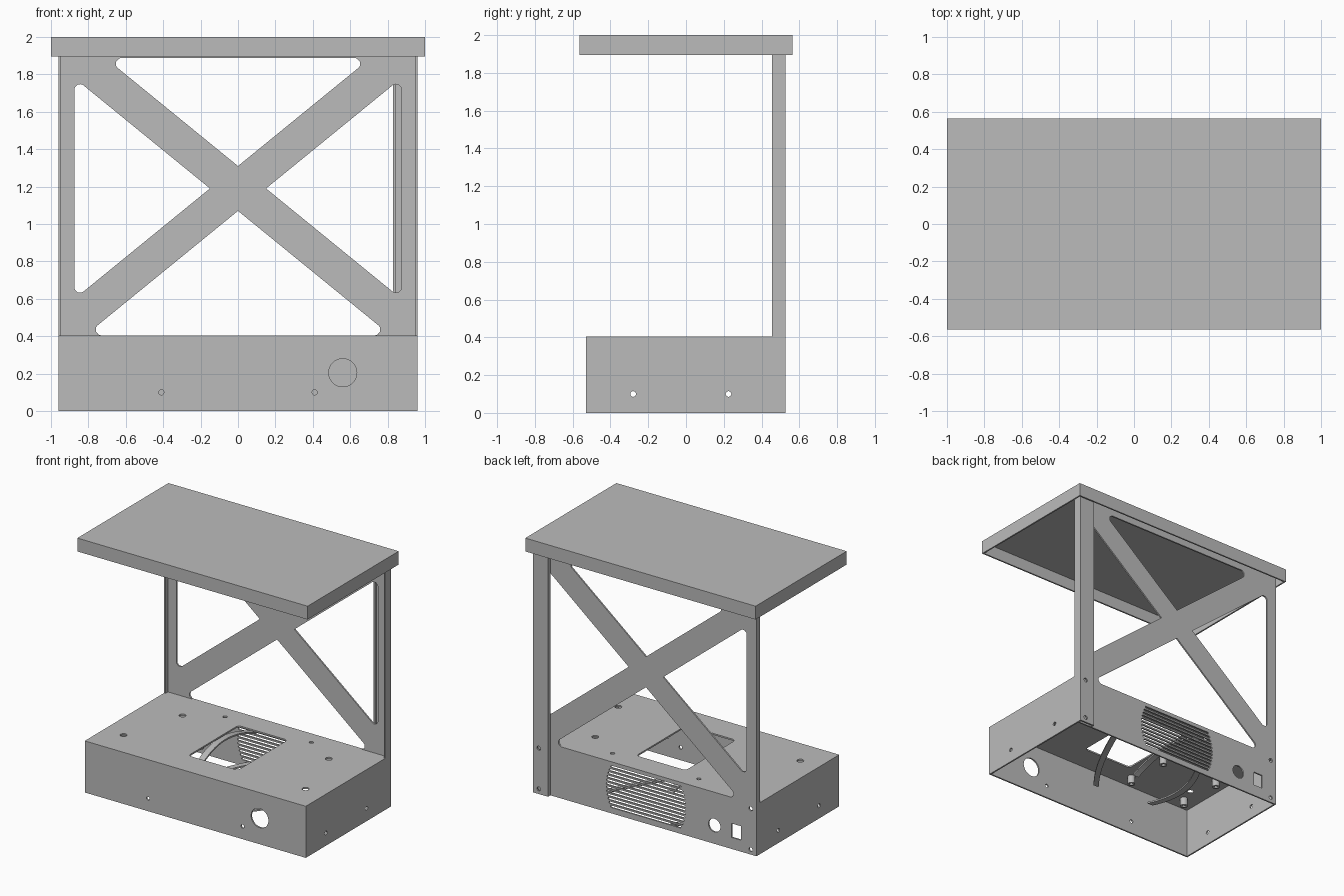
import bpy, bmesh, math
from mathutils import Vector
from mathutils.geometry import interpolate_bezier

cube = bpy.data.objects.get("Cube")
if cube:
    bpy.data.objects.remove(cube, do_unlink=True)

grey = bpy.data.materials.new("sheet_metal_grey")
grey.use_nodes = True
COLOUR = (0.5, 0.5, 0.5, 1)
grey.diffuse_color = COLOUR
grey.node_tree.nodes["Principled BSDF"].inputs["Base Color"].default_value = COLOUR

T = 0.012                      # sheet thickness
W, FRONT, BACK = 0.96, -0.53, 0.497
BASE_H, TRAY_Z = 0.405, 1.895


def finish(name, bm):
    bmesh.ops.recalc_face_normals(bm, faces=bm.faces)
    mesh = bpy.data.meshes.new(name)
    bm.to_mesh(mesh)
    bm.free()
    mesh.materials.append(grey)
    obj = bpy.data.objects.new(name, mesh)
    bpy.context.collection.objects.link(obj)
    return obj


def apply(obj, mod):
    bpy.context.view_layer.objects.active = obj
    bpy.ops.object.modifier_apply(modifier=mod.name)


def add_prism(bm, outline, axis, lo, hi):
    """Extrude a flat outline along one axis."""
    def place(p, d):
        return {"x": (d, p[0], p[1]), "y": (p[0], d, p[1]), "z": (p[0], p[1], d)}[axis]
    face = bm.faces.new([bm.verts.new(place(p, lo)) for p in outline])
    ext = bmesh.ops.extrude_face_region(bm, geom=[face])["geom"]
    shift = Vector(place((0, 0), hi - lo))
    bmesh.ops.translate(bm, vec=shift, verts=[v for v in ext if isinstance(v, bmesh.types.BMVert)])


def rect(x0, x1, y0, y1):
    return [(x0, y0), (x1, y0), (x1, y1), (x0, y1)]


def circle(x, y, r, n=24):
    return [(x + r * math.cos(math.tau * i / n), y + r * math.sin(math.tau * i / n)) for i in range(n)]


def rounded(corners, radii, seg=6):
    """Polygon with a rounding radius for each corner."""
    out = []
    for i, r in enumerate(radii):
        p = Vector(corners[i])
        a = (Vector(corners[i - 1]) - p).normalized()
        b = (Vector(corners[(i + 1) % len(corners)]) - p).normalized()
        if r == 0:
            out.append(p)
            continue
        half = a.angle(b) / 2
        c = p + (a + b).normalized() * (r / math.sin(half))
        s, e = p + a * (r / math.tan(half)) - c, p + b * (r / math.tan(half)) - c
        for k in range(seg + 1):
            out.append(c + s.lerp(e, k / seg).normalized() * r)
    return out


def part(name, outline, axis, lo, hi):
    bm = bmesh.new()
    add_prism(bm, outline, axis, lo, hi)
    return finish(name, bm)


def box(name, x0, x1, y0, y1, z0, z1):
    return part(name, rect(x0, x1, y0, y1), "z", z0, z1)


def cut(obj, shapes):
    """Cut holes, each given as (outline, axis, lo, hi)."""
    bm = bmesh.new()
    for s in shapes:
        add_prism(bm, *s)
    tool = finish("cutter", bm)
    tool.hide_render = True
    mod = obj.modifiers.new("holes", "BOOLEAN")
    mod.operation, mod.solver, mod.object = "DIFFERENCE", "EXACT", tool
    apply(obj, mod)
    bpy.data.objects.remove(tool, do_unlink=True)


def shell(name, x, y0, y1, z0, z1, open_back=False):
    """Folded sheet box, open underneath."""
    bm = bmesh.new()
    add_prism(bm, rect(-x, x, y0, y1), "z", z0, z1)
    bmesh.ops.recalc_face_normals(bm, faces=bm.faces)
    gone = [f for f in bm.faces if f.normal.z < -0.9 or (open_back and f.normal.y > 0.9)]
    bmesh.ops.delete(bm, geom=gone, context="FACES")
    obj = finish(name, bm)
    mod = obj.modifiers.new("sheet", "SOLIDIFY")
    mod.thickness, mod.offset, mod.use_even_offset = T, -1, True
    apply(obj, mod)
    return obj


# Top tray
shell("top_tray", 1, -0.565, 0.565, TRAY_Z, 2)

# Base housing with its holes
base = shell("base_housing", W, FRONT, BACK - T, 0, BASE_H, open_back=True)
hole = rounded(rect(-0.215, 0.215, -0.31, 0.31), [0.03] * 4)
cuts = [(hole, "z", 0.3, 0.5), (circle(0.56, 0.205, 0.075, 40), "y", -0.6, -0.45)]
for s in (-1, 1):
    cuts.append((circle(s * 0.41, 0.1, 0.014), "y", -0.6, -0.45))
    for y in (-0.28, 0.225):
        cuts.append((circle(y, 0.1, 0.015), "x", s * W - 0.1, s * W + 0.1))
    for x, y, r in ((0.79, -0.29, 0.025), (0.635, 0.22, 0.025), (0.375, 0.375, 0.016)):
        cuts.append((circle(s * x, y, r), "z", 0.3, 0.5))
cut(base, cuts)

# Back panel with cross brace windows, vent, socket and switch openings
panel = part("back_panel", rect(-W, W, 0, 1.985), "y", BACK - T, BACK)
R, SLOPE, MID = 0.03, 0.815, 1.19
Y0, Y1 = BACK - 0.1, BACK + 0.1
windows = []
for s in (-1, 1):
    rise = (0.875 - 0.15) * SLOPE
    windows.append([(s * 0.15, MID), (s * 0.875, MID + rise), (s * 0.875, MID - rise)])
for apex, edge in ((1.31, 1.887), (1.07, BASE_H)):
    half = abs(edge - apex) / SLOPE
    windows.append([(0, apex), (half, edge), (-half, edge)])
cuts = [(rounded(w, [0, R, R]), "y", Y0, Y1) for w in windows]
SLOTS, PITCH = 12, 0.0285
for i in range(SLOTS):
    dz = (i - (SLOTS - 1) / 2) * PITCH
    h = math.sqrt(0.345 ** 2 - dz ** 2)
    slot = rounded(rect(-h, h, 0.21 + dz - 0.008, 0.21 + dz + 0.008), [0.007] * 4, 3)
    cuts.append((slot, "y", Y0, Y1))
cuts.append((circle(-0.595, 0.145, 0.052, 32), "y", Y0, Y1))
cuts.append((rect(-0.825, -0.745, 0.09, 0.2), "y", Y0, Y1))
cuts += [(circle(-0.91, z, 0.016), "y", Y0, Y1) for z in (0.04, 0.36)]
cut(panel, cuts)

# Folded side flanges of the back panel
for s, side in ((-1, "right"), (1, "left")):
    xs = sorted((s * W, s * (W - T)))
    box(side + "_flange", *xs, 0.455, BACK - T, BASE_H, 1.985)

# Cable channel behind the panel: cover plate and two side walls
CX, CY = 0.83, 0.527
cover = box("cable_channel_cover", CX, W, CY - T, CY, 0, 1.985)
cut(cover, [(circle(0.91, z, 0.016), "y", CY - 0.1, CY + 0.1) for z in (0.04, 0.36)])
box("cable_channel_inner_wall", CX, CX + T, BACK, CY - T, 0, 1.985)
box("cable_channel_outer_wall", W - T, W, BACK, CY - T, 0, 1.985)

# Circuit board standoffs under the base top
for i, (x, y) in enumerate([(x, y) for x in (-0.31, -0.82) for y in (-0.4, -0.03)]):
    post = part(f"standoff_{i + 1}", circle(x, y, 0.028), "z", 0.33, BASE_H - T)
    cut(post, [(circle(x, y, 0.014), "z", 0.3, 0.38)])


# Curved straps inside the base
def strap(name, ctrl, width=0.05):
    path = interpolate_bezier(*[Vector(p) for p in ctrl], 20)
    side = Vector((width / 2, 0, 0))
    bm = bmesh.new()
    rows = [(bm.verts.new(p - side), bm.verts.new(p + side)) for p in path]
    for a, b in zip(rows, rows[1:]):
        bm.faces.new((a[0], a[1], b[1], b[0]))
    obj = finish(name, bm)
    mod = obj.modifiers.new("sheet", "SOLIDIFY")
    mod.thickness, mod.offset = T, 0
    apply(obj, mod)


strap("left_strap", [(0.2, -0.2, 0.04), (0.36, 0, 0.04), (0.46, 0.2, 0.04), (0.58, 0.48, 0.04)])
strap("right_strap", [(-0.28, -0.15, 0.04), (-0.38, 0.05, 0.04), (-0.36, 0.25, 0.04), (-0.22, 0.48, 0.04)])
strap("upper_strap", [(-0.2, -0.22, 0.28), (-0.22, 0, 0.4), (-0.22, 0.2, 0.4), (-0.2, 0.48, 0.29)])
